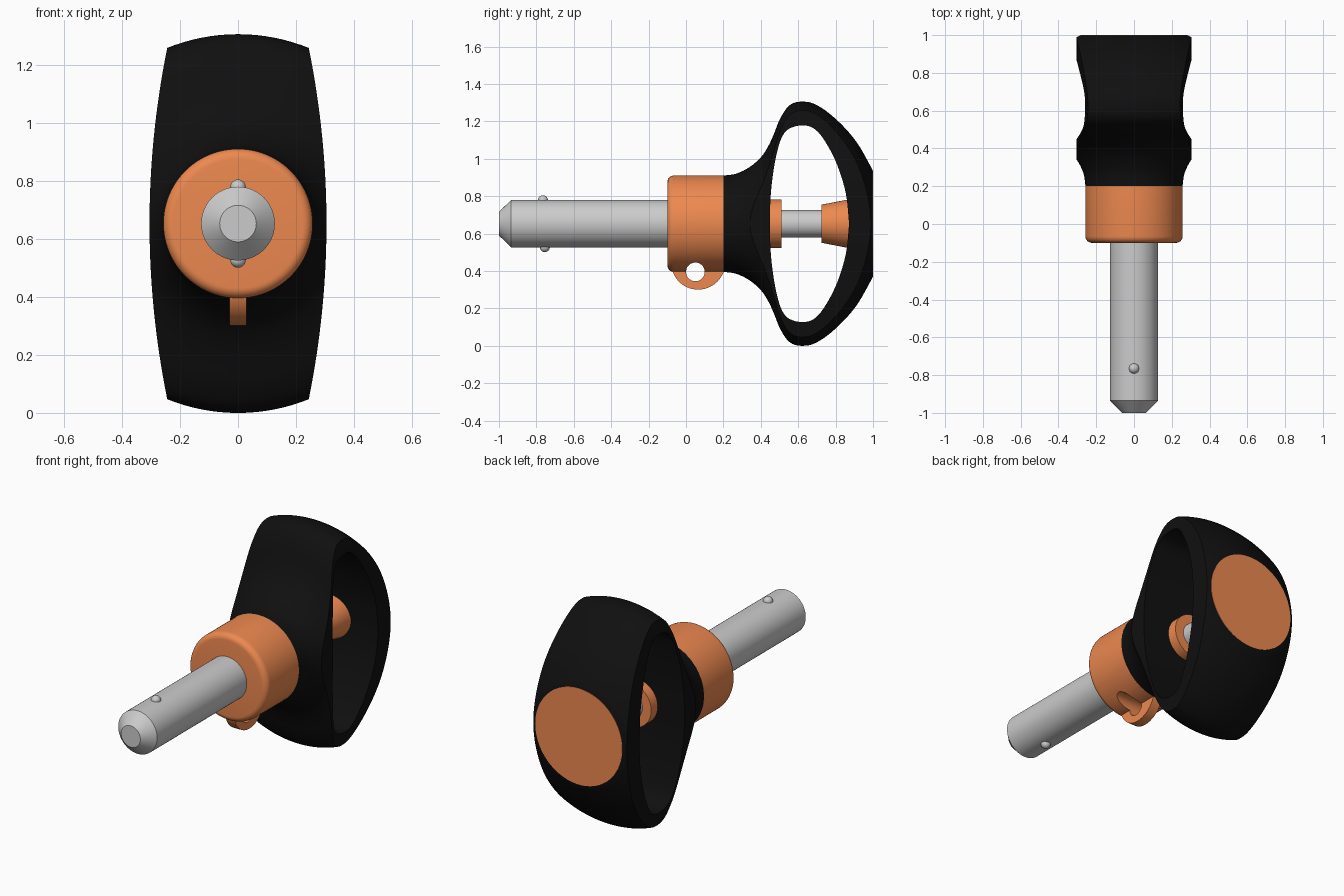
import bpy, bmesh, math
from mathutils import Vector

if "Cube" in bpy.data.objects:
    bpy.data.objects.remove(bpy.data.objects["Cube"])

CZ = 0.6525  # height of the pin axis


def material(name, rgb):
    m = bpy.data.materials.new(name)
    m.diffuse_color = (*rgb, 1)
    m.use_nodes = True
    m.node_tree.nodes["Principled BSDF"].inputs["Base Color"].default_value = m.diffuse_color
    return m


ORANGE = material("orange", (0.85, 0.25, 0.08))
BLACK = material("black", (0.005, 0.005, 0.005))


def finish(name, bm, mat=None):
    bmesh.ops.remove_doubles(bm, verts=bm.verts, dist=1e-6)
    bmesh.ops.recalc_face_normals(bm, faces=bm.faces)
    me = bpy.data.meshes.new(name)
    bm.to_mesh(me)
    bm.free()
    ob = bpy.data.objects.new(name, me)
    bpy.context.collection.objects.link(ob)
    if mat:
        me.materials.append(mat)
    return ob


def activate(ob):
    bpy.ops.object.select_all(action='DESELECT')
    ob.select_set(True)
    bpy.context.view_layer.objects.active = ob


def smooth(ob, angle=30):
    activate(ob)
    bpy.ops.object.shade_smooth_by_angle(angle=math.radians(angle))


def spline(pts, n=4):
    """Smooth curve through 2D points."""
    p = [Vector(q) for q in pts]
    p = [2 * p[0] - p[1]] + p + [2 * p[-1] - p[-2]]
    out = []
    for a, b, c, d in zip(p, p[1:], p[2:], p[3:]):
        for k in range(n):
            t = k / n
            out.append(0.5 * (2 * b + (c - a) * t + (2 * a - 5 * b + 4 * c - d) * t * t
                              + (3 * b - a - 3 * c + d) * t ** 3))
    return [tuple(q) for q in out] + [tuple(pts[-1])]


def revolve(name, profile, mat=None, seg=64):
    """Closed solid from (y, radius) pairs turned about the pin axis."""
    bm = bmesh.new()
    rings = [[bm.verts.new((r * math.sin(2 * math.pi * i / seg), y,
                            CZ + r * math.cos(2 * math.pi * i / seg)))
              for i in range(seg)] for y, r in profile]
    for a, b in zip(rings, rings[1:]):
        for i in range(seg):
            j = (i + 1) % seg
            bm.faces.new((a[i], a[j], b[j], b[i]))
    bm.faces.new(rings[0])
    bm.faces.new(rings[-1])
    return finish(name, bm, mat)


def prism(name, outline, lo, hi, mat=None):
    """Extrude an outline; lo and hi map a 2D point to each end cap."""
    bm = bmesh.new()
    a = [bm.verts.new(lo(p)) for p in outline]
    b = [bm.verts.new(hi(p)) for p in outline]
    bm.faces.new(a)
    bm.faces.new(b)
    for i in range(len(a)):
        j = (i + 1) % len(a)
        bm.faces.new((a[i], a[j], b[j], b[i]))
    return finish(name, bm, mat)


def prism_x(name, outline, half, mat=None):
    return prism(name, outline, lambda p: (-half, p[0], p[1]), lambda p: (half, p[0], p[1]), mat)


def circle(y, z, r, n=48):
    return [(y + r * math.cos(2 * math.pi * i / n), z + r * math.sin(2 * math.pi * i / n))
            for i in range(n)]


def boolean(ob, cutter, op):
    activate(ob)
    m = ob.modifiers.new("cut", 'BOOLEAN')
    m.operation, m.object, m.solver = op, cutter, 'EXACT'
    bpy.ops.object.modifier_apply(modifier=m.name)


def remove(ob):
    bpy.data.objects.remove(ob, do_unlink=True)


# handle: turned body trimmed to a barrel-shaped front outline, with a finger opening
body = spline([(0.2, 0.257), (0.27, 0.268), (0.34, 0.303), (0.40, 0.355), (0.44, 0.415),
               (0.47, 0.48), (0.50, 0.555), (0.54, 0.62), (0.58, 0.647), (0.63, 0.6525),
               (0.68, 0.643), (0.75, 0.602), (0.84, 0.522), (0.92, 0.425), (0.998, 0.287)])
handle = revolve("handle", body, BLACK, 128)

steps = [-0.75 + 1.5 * i / 40 for i in range(41)]
side = [(0.305 - 0.06 * (z / 0.6) ** 2, CZ + z) for z in steps]
barrel = side + [(-x, z) for x, z in reversed(side)]
trim = prism("handle_trim", barrel, lambda p: (p[0], 0.1, p[1]), lambda p: (p[0], 1.1, p[1]))
boolean(handle, trim, 'INTERSECT')

upper = spline([(0.45, 0.0), (0.451, 0.12), (0.463, 0.25), (0.486, 0.38), (0.515, 0.467),
                (0.555, 0.51), (0.625, 0.526), (0.69, 0.505), (0.75, 0.43), (0.81, 0.31),
                (0.855, 0.16), (0.872, 0.0)])
opening = [(y, CZ + z) for y, z in upper] + [(y, CZ - z) for y, z in reversed(upper[1:-1])]
hole = prism_x("handle_opening", opening, 0.5)
boolean(handle, hole, 'DIFFERENCE')
smooth(handle)
remove(trim)
remove(hole)

# collar with rounded front edge, and the lanyard lug beneath it
R, B = 0.2575, 0.035
corner = [(-0.1 + B * (1 - math.sin(t)), R - B * (1 - math.cos(t)))
          for t in [math.pi / 2 * (1 - i / 6) for i in range(7)]]
collar = revolve("collar", corner + [(0.2, R)], ORANGE, 96)
lug = prism_x("lanyard_lug", circle(0.065, 0.445, 0.145), 0.029, ORANGE)
drill = prism_x("lanyard_hole", circle(0.05, 0.395, 0.05), 0.5)
for ob in (collar, lug):
    boolean(ob, drill, 'DIFFERENCE')
    smooth(ob)
remove(drill)

# shank with chamfered tip
smooth(revolve("pin_shank", [(-1, 0.063), (-0.935, 0.127), (-0.09, 0.127)]))

# locking balls
for name, y, s in (("upper_ball", -0.765, 1), ("lower_ball", -0.755, -1)):
    bm = bmesh.new()
    bmesh.ops.create_uvsphere(bm, u_segments=24, v_segments=12, radius=0.027)
    bmesh.ops.translate(bm, verts=bm.verts, vec=(0, y, CZ + s * 0.125))
    smooth(finish(name, bm))

# push button: seat, stem, tapered thumb pad and the flat end cap
smooth(revolve("button_seat", [(0.43, 0.13), (0.51, 0.13)], ORANGE))
smooth(revolve("button_stem", [(0.44, 0.073), (0.74, 0.073)]))
smooth(revolve("thumb_pad", [(0.725, 0.102), (0.86, 0.128), (0.885, 0.128)], ORANGE))
smooth(revolve("end_cap", [(0.95, 0.284), (1.0, 0.284)], ORANGE, 96))
